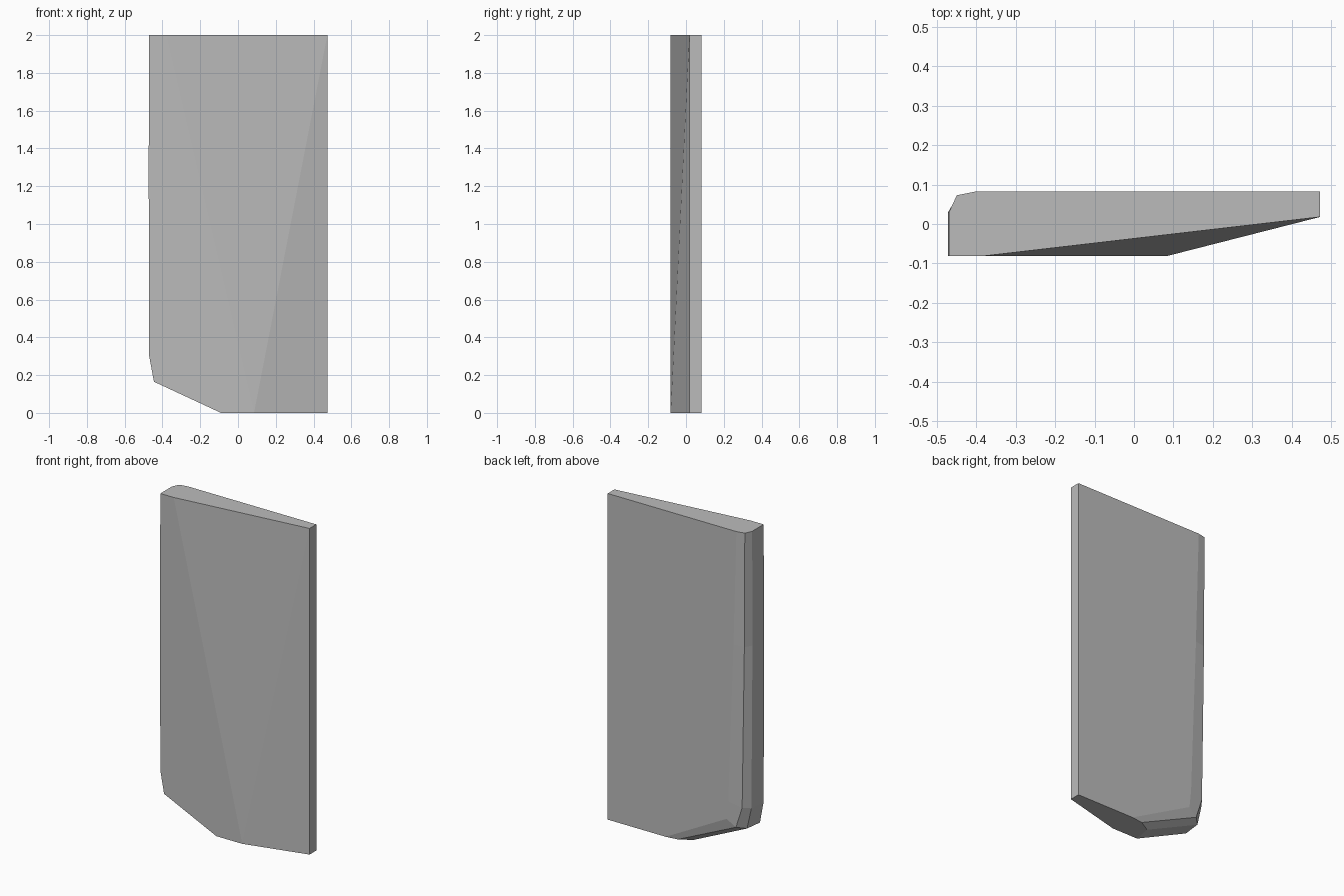
import bpy
import bmesh

if "Cube" in bpy.data.objects:
    bpy.data.objects.remove(bpy.data.objects["Cube"])

grey = bpy.data.materials.new("mid_grey")
grey.diffuse_color = (0.5, 0.5, 0.5, 1.0)
grey.use_nodes = True
grey.node_tree.nodes["Principled BSDF"].inputs["Base Color"].default_value = grey.diffuse_color

# Depth of the four rails running round the left and lower-left rim, front to back
RAIL_Y = (-0.081, 0.03, 0.073, 0.083)

# Stations along the rim, from the top down to the base: (x, z) for each rail
STATIONS = (
    ((-0.470, 2.0), (-0.470, 2.0), (-0.450, 2.0), (-0.400, 2.0)),
    ((-0.473, 1.3), (-0.472, 1.3), (-0.447, 1.3), (-0.380, 1.3)),
    ((-0.470, 0.3), (-0.465, 0.3), (-0.432, 0.31), (-0.345, 0.33)),
    ((-0.445, 0.165), (-0.435, 0.168), (-0.390, 0.18), (-0.333, 0.22)),
    ((-0.090, 0.0), (-0.070, 0.0), (0.005, 0.0), (0.080, 0.0)),
)

bm = bmesh.new()
rim = [[bm.verts.new((x, y, z)) for (x, z), y in zip(row, RAIL_Y)] for row in STATIONS]

# Corners of the thin right edge and the ends of the front crease
back_top, back_low = (bm.verts.new((0.473, 0.083, z)) for z in (2, 0))
edge_top, edge_low = (bm.verts.new((0.473, 0.018, z)) for z in (2, 0))
crease_top = bm.verts.new((-0.38, -0.081, 2))
crease_low = bm.verts.new((0.085, -0.081, 0))

# Rounded rim
for upper, lower in zip(rim, rim[1:]):
    for i in range(3):
        bm.faces.new((upper[i], upper[i + 1], lower[i + 1], lower[i]))

# Flat back, top, base and right edge
bm.faces.new([row[3] for row in rim] + [back_low, back_top])
bm.faces.new(rim[0] + [back_top, edge_top, crease_top])
bm.faces.new(rim[-1] + [back_low, edge_low, crease_low])
bm.faces.new((edge_top, back_top, back_low, edge_low))

# Front: flat panel, then two facets twisting back to the thin edge
bm.faces.new([row[0] for row in rim] + [crease_low, crease_top])
bm.faces.new((crease_top, crease_low, edge_top))
bm.faces.new((crease_low, edge_low, edge_top))

bmesh.ops.recalc_face_normals(bm, faces=bm.faces)
mesh = bpy.data.meshes.new("tapered_panel")
bm.to_mesh(mesh)
bm.free()
mesh.materials.append(grey)
panel = bpy.data.objects.new("tapered_panel", mesh)
bpy.context.collection.objects.link(panel)
